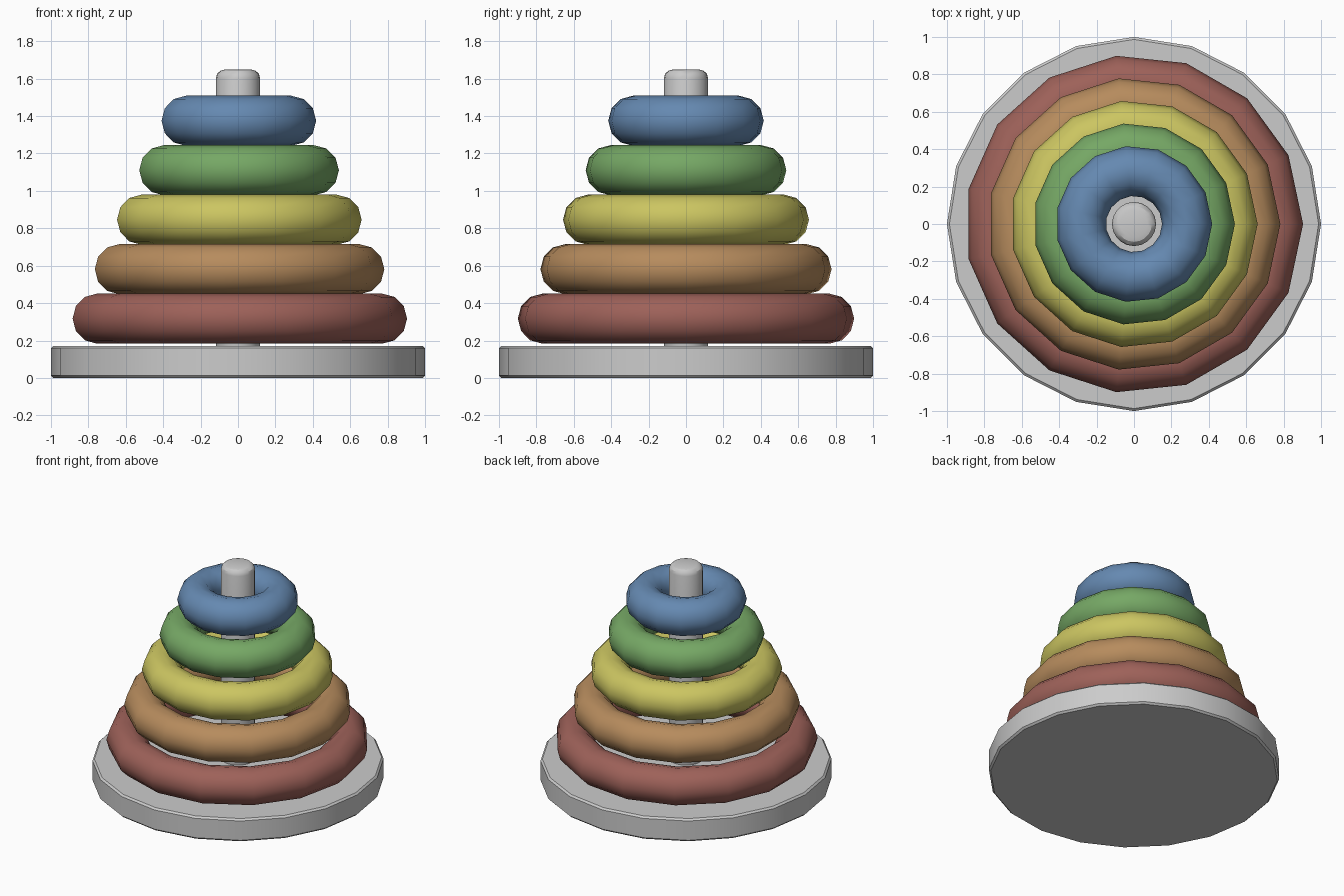
import bpy
import math

if "Cube" in bpy.data.objects:
    bpy.data.objects.remove(bpy.data.objects["Cube"])


def smooth(obj, angle=30):
    bpy.ops.object.select_all(action='DESELECT')
    obj.select_set(True)
    bpy.context.view_layer.objects.active = obj
    bpy.ops.object.shade_smooth_by_angle(angle=math.radians(angle))


def cylinder(name, radius, z0, z1, sides, bevel, segments):
    bpy.ops.mesh.primitive_cylinder_add(
        vertices=sides, radius=radius, depth=z1 - z0, location=(0, 0, (z0 + z1) / 2))
    obj = bpy.context.object
    obj.name = name
    mod = obj.modifiers.new("rounded_rim", 'BEVEL')
    mod.width = bevel
    mod.segments = segments
    mod.limit_method = 'ANGLE'
    mod.angle_limit = math.radians(40)
    bpy.ops.object.modifier_apply(modifier=mod.name)
    smooth(obj)
    return obj


def ring(name, outer, z, color, minor=0.134):
    bpy.ops.mesh.primitive_torus_add(
        major_radius=outer - minor, minor_radius=minor,
        major_segments=15, minor_segments=12, location=(0, 0, z))
    obj = bpy.context.object
    obj.name = name
    mat = bpy.data.materials.new(name + "_paint")
    mat.diffuse_color = (*color, 1)
    mat.use_nodes = True
    mat.node_tree.nodes["Principled BSDF"].inputs["Base Color"].default_value = mat.diffuse_color
    obj.data.materials.append(mat)
    smooth(obj, 60)


# base plate and centre peg
cylinder("base", 1.0, 0.0, 0.172, 20, 0.013, 1)
cylinder("peg", 0.118, 0.08, 1.648, 20, 0.045, 3)

# stacked rings, largest at the bottom
colors = [
    ("red", (0.34, 0.12, 0.10)),
    ("orange", (0.47, 0.26, 0.11)),
    ("yellow", (0.60, 0.56, 0.12)),
    ("green", (0.18, 0.39, 0.13)),
    ("blue", (0.13, 0.25, 0.44)),
]
for i, (label, color) in enumerate(colors):
    ring(label + "_ring", 0.904 - 0.1215 * i, 0.317 + 0.2645 * i, color)
